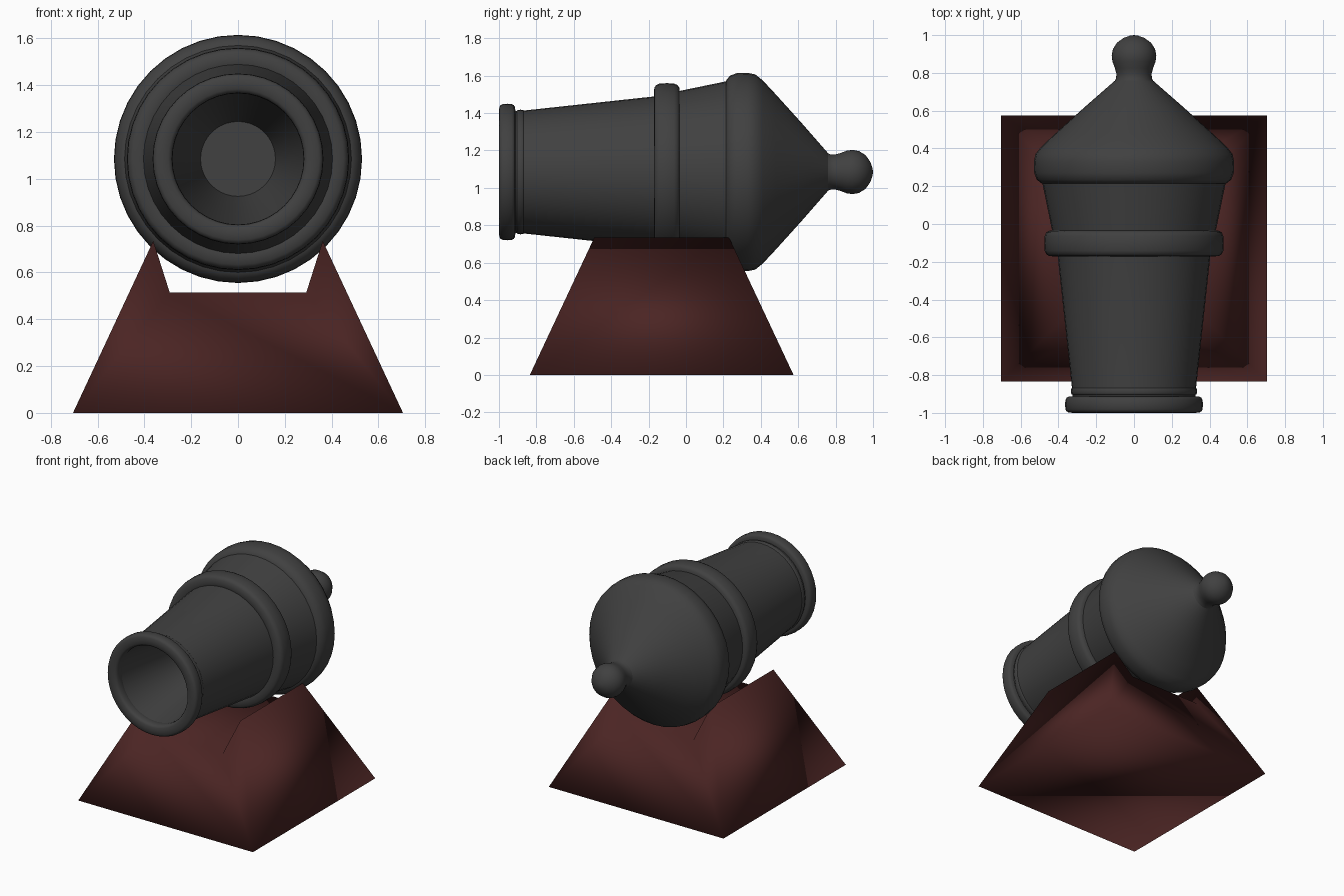
import bpy, bmesh
from math import cos, sin, pi, radians
from mathutils import Matrix, Vector

cube = bpy.data.objects.get("Cube")
if cube:
    bpy.data.objects.remove(cube, do_unlink=True)

AXIS_Z = 1.085   # height of the barrel axis


def material(name, colour):
    m = bpy.data.materials.new(name)
    m.use_nodes = True
    m.diffuse_color = colour
    bsdf = next(n for n in m.node_tree.nodes if n.type == "BSDF_PRINCIPLED")
    bsdf.inputs["Base Color"].default_value = colour
    bsdf.inputs["Roughness"].default_value = 0.6
    return m


iron = material("dark iron", (0.052, 0.052, 0.052, 1))
wood = material("dark red wood", (0.07, 0.018, 0.017, 1))


def finish(name, bm, mat, angle=180):
    bmesh.ops.recalc_face_normals(bm, faces=bm.faces)
    mesh = bpy.data.meshes.new(name)
    bm.to_mesh(mesh)
    bm.free()
    mesh.materials.append(mat)
    ob = bpy.data.objects.new(name, mesh)
    bpy.context.collection.objects.link(ob)
    bpy.ops.object.select_all(action="DESELECT")
    ob.select_set(True)
    bpy.context.view_layer.objects.active = ob
    if angle == 180:
        bpy.ops.object.shade_smooth()
    else:
        bpy.ops.object.shade_smooth_by_angle(angle=radians(angle))
    return ob


def lathe(name, profile, closed=False, angle=180, steps=40):
    """Spin (y, radius) points about the barrel axis."""
    bm = bmesh.new()
    verts = [bm.verts.new((r, y, AXIS_Z)) for y, r in profile]
    ends = verts[1:] + verts[:1] if closed else verts[1:]
    edges = [bm.edges.new(pair) for pair in zip(verts, ends)]
    bmesh.ops.spin(bm, geom=verts + edges, cent=(0, 0, AXIS_Z), axis=(0, 1, 0),
                   angle=2 * pi, steps=steps)
    bmesh.ops.remove_doubles(bm, verts=bm.verts, dist=0.0005)
    return finish(name, bm, iron, angle)


def band(name, y0, y1, r0, r1, power=0.6, count=16):
    """Ring with a rounded box section."""
    def bulge(v):
        return abs(v) ** power * (1 if v > 0 else -1)
    section = []
    for i in range(count):
        a = 2 * pi * i / count
        section.append(((y0 + y1) / 2 + (y1 - y0) / 2 * bulge(cos(a)),
                        (r0 + r1) / 2 + (r1 - r0) / 2 * bulge(sin(a))))
    lathe(name, section, closed=True)


# Barrel with a tapering bore
lathe("barrel", [(-0.3, 0), (-0.3, 0.16), (-0.6, 0.22), (-0.96, 0.285),
                 (-0.96, 0.325), (-0.9, 0.325), (-0.16, 0.405)], angle=50)
band("muzzle_ring", -1.0, -0.912, 0.28, 0.365)
band("muzzle_bead", -0.905, -0.865, 0.30, 0.333)
band("middle_band", -0.172, -0.033, 0.37, 0.475)

# Rear of the barrel, swelling into the breech cone
lathe("rear_barrel", [(-0.1, 0.42), (0.24, 0.49)])
lathe("breech", [(0.21, 0.45), (0.215, 0.49), (0.235, 0.515), (0.27, 0.528),
                 (0.33, 0.53), (0.37, 0.522), (0.41, 0.49), (0.48, 0.415),
                 (0.62, 0.26), (0.76, 0.1), (0.785, 0.07)])

# Rear knob with its neck
lathe("knob", [(0.74, 0.11), (0.77, 0.095), (0.795, 0.093), (0.825, 0.101),
               (0.86, 0.114), (0.89, 0.118), (0.925, 0.112), (0.96, 0.09),
               (0.985, 0.055), (0.997, 0.022), (1.0, 0)])

# Tapered stand with a notch cut along the top
outline = [(-0.705, 0), (0.705, 0), (0.362, 0.735),
           (0.292, 0.515), (-0.292, 0.515), (-0.362, 0.735)]
bm = bmesh.new()
slope = 0.345 / 0.735
front = [bm.verts.new((x, -0.835 + slope * z, z)) for x, z in outline]
back = [bm.verts.new((x, 0.575 - slope * z, z)) for x, z in outline]
bm.faces.new(front)
bm.faces.new(back[::-1])
for i in range(len(outline)):
    j = (i + 1) % len(outline)
    bm.faces.new((front[j], front[i], back[i], back[j]))
finish("stand", bm, wood)
